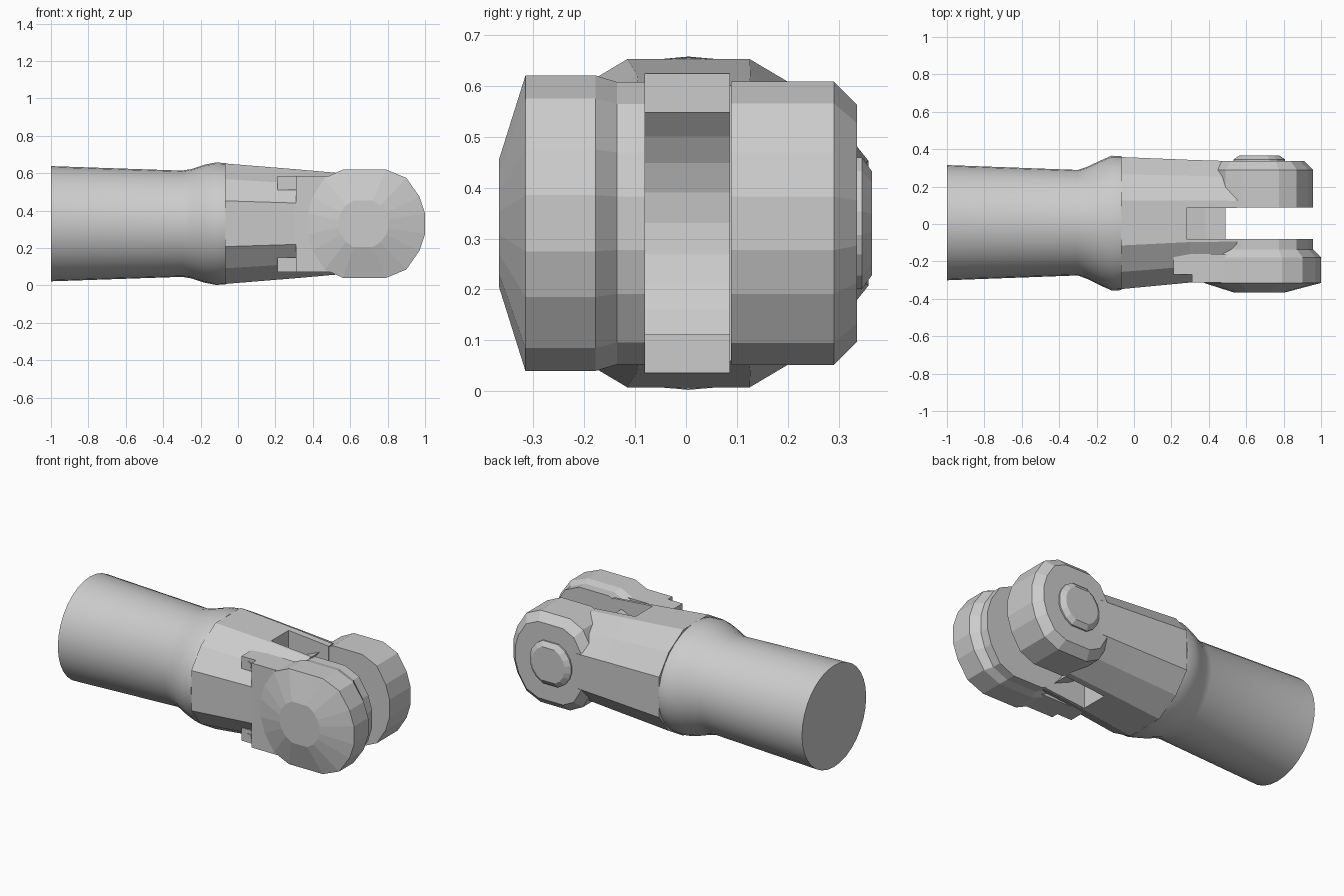
import bpy, bmesh, math

if "Cube" in bpy.data.objects:
    bpy.data.objects.remove(bpy.data.objects["Cube"])

CX, CZ = 0.67, 0.33          # hinge axis position


def make_object(name, verts, faces):
    mesh = bpy.data.meshes.new(name)
    mesh.from_pydata(verts, [], faces)
    bm = bmesh.new()
    bm.from_mesh(mesh)
    bmesh.ops.recalc_face_normals(bm, faces=bm.faces)
    bm.to_mesh(mesh)
    bm.free()
    obj = bpy.data.objects.new(name, mesh)
    bpy.context.collection.objects.link(obj)
    return obj


def loft(name, rings):
    """Skin equal-length rings of 3D points and cap both ends."""
    n = len(rings[0])
    verts = [p for ring in rings for p in ring]
    faces = [tuple(range(n)), tuple(range((len(rings) - 1) * n, len(rings) * n))]
    for k in range(len(rings) - 1):
        for i in range(n):
            j = (i + 1) % n
            faces.append((k * n + i, k * n + j, (k + 1) * n + j, (k + 1) * n + i))
    return make_object(name, verts, faces)


def box(name, x, y, z):
    return loft(name, [[(x[0], v, z[0]), (x[1], v, z[0]), (x[1], v, z[1]), (x[0], v, z[1])]
                       for v in y])


def four_way(quarter):
    """Mirror a quarter outline into a closed loop."""
    half = quarter + [(-a, b) for a, b in reversed(quarter)]
    return half + [(a, -b) for a, b in reversed(half)]


# Shaft with flared collar
def oval(x, cy, ry, rz, n=32):
    return [(x, cy + ry * math.cos(2 * math.pi * i / n),
             CZ + rz * math.sin(2 * math.pi * i / n)) for i in range(n)]


shaft = loft("shaft", [oval(-1, .007, .308, .308), oval(-.3, .007, .282, .284),
                       oval(-.25, .006, .30, .292), oval(-.18, .005, .334, .315),
                       oval(-.12, .005, .36, .327), oval(-.068, .005, .359, .325)])
bpy.context.view_layer.objects.active = shaft
shaft.select_set(True)
bpy.ops.object.shade_smooth_by_angle(angle=math.radians(30))

# Faceted fork body
SECTION = four_way([(1, .38), (.74, .74), (.34, 1)])


def facet(x, cy, ry, rz):
    return [(x, cy + a * ry, CZ + b * rz) for a, b in SECTION]


body = loft("fork_body", [facet(-.07, .005, .353, .322), facet(.3, .015, .328, .292),
                          facet(.55, .015, .32, .27)])

# Slot between the fork arms, with a curved clearance and relief pockets
upper = [(.28, .8), (.28, .44), (.38, .50), (.49, .548)]
arc = []
for i in range(1, 8):
    a = math.radians(130 + 100 * i / 8)
    arc.append((CX + .28 * math.cos(a), CZ + .28 * math.sin(a)))
lower = [(x, 2 * CZ - z) for x, z in reversed(upper)]
outline = upper + arc + lower + [(1.2, -.14), (1.2, .8)]
cutter = loft("slot_cutter", [[(x, y, z) for x, z in outline] for y in (-.08, .085)])
cutter.hide_render = True
mod = body.modifiers.new("slot", 'BOOLEAN')
mod.object = cutter
mod.operation = 'DIFFERENCE'
mod.solver = 'EXACT'
bpy.context.view_layer.objects.active = body
bpy.ops.object.modifier_apply(modifier="slot")
bpy.data.objects.remove(cutter)

# Rounded hinge ends share one 16-sided outline
KNUCKLE = four_way([(.33, .055), (.30, .145), (.23, .245), (.12, .29)])


def knuckle(y, sx=1, sz=1):
    return [(CX + a * sx * (1 if a > 0 else .9), y, CZ + b * sz) for a, b in KNUCKLE]


def disc(y, r):
    return [(CX + r * a / math.hypot(a, b), y, CZ + r * b / math.hypot(a, b))
            for a, b in KNUCKLE]


loft("rear_knuckle", [knuckle(.088, .87, .96), knuckle(.29, .87, .96),
                      knuckle(.336, .73, .80)])
loft("rear_pin_boss", [disc(.32, .14), disc(.345, .14), disc(.365, .11)])
loft("front_knuckle", [knuckle(-.08, .87, .955), knuckle(-.135, .87, .955),
                       knuckle(-.178), knuckle(-.315), disc(-.367, .135)])
box("rear_latch", (.9, .957), (.19, .28), (.298, .362))

# Cover plate and its screw tabs
box("cover_plate", (.31, .60), (-.312, -.16), (.072, .585))
for side, (lo, hi) in {"upper": (.51, .585), "lower": (.072, .15)}.items():
    box(side + "_tab", (.212, .312), (-.27, -.13), (lo, hi))
    mid = (lo + hi) / 2
    loft(side + "_screw", [[(.265 + .018 * math.cos(i * math.pi / 3), y,
                             mid + .018 * math.sin(i * math.pi / 3)) for i in range(6)]
                           for y in (-.26, -.274)])
